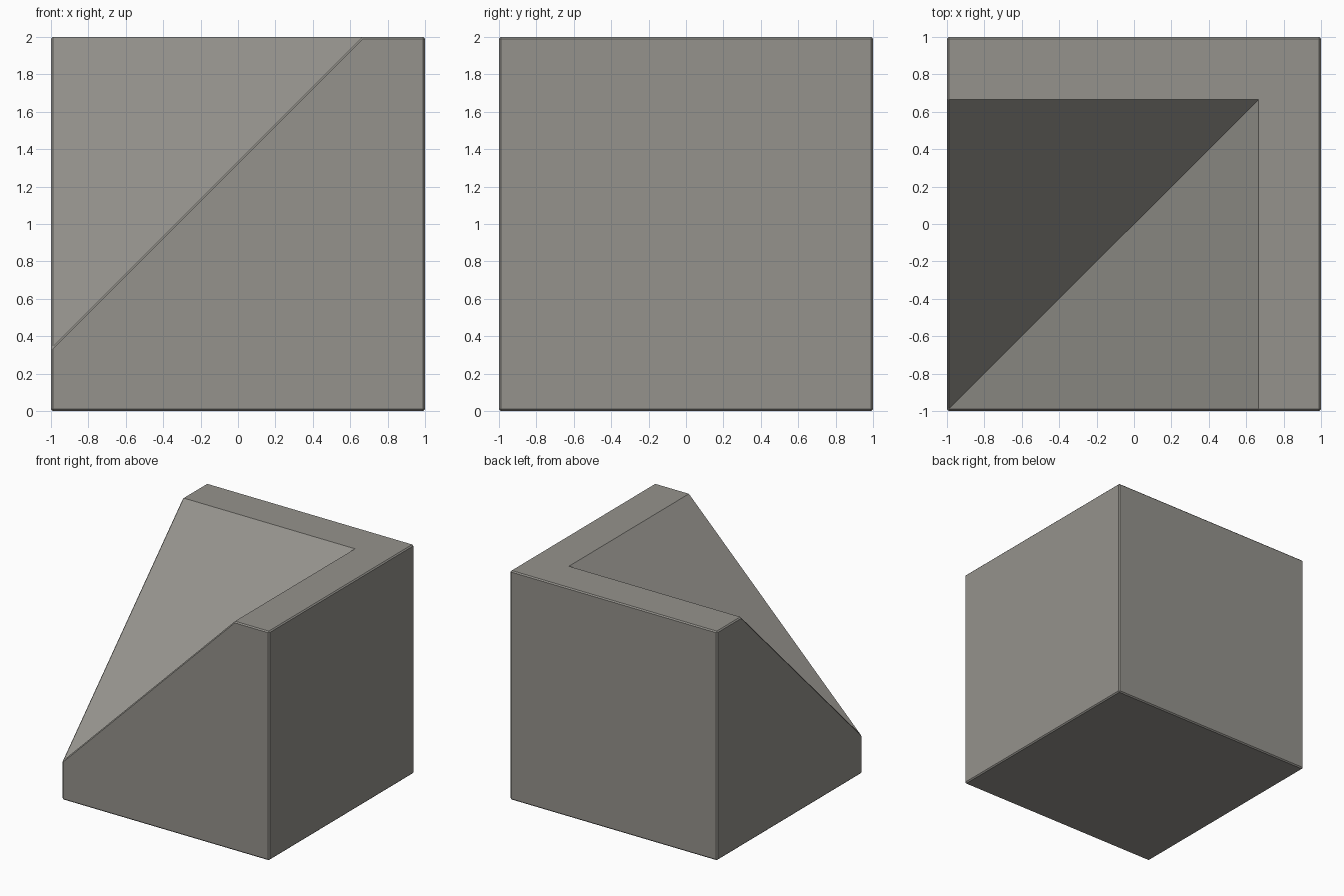
import bpy, bmesh, math

if "Cube" in bpy.data.objects:
    bpy.data.objects.remove(bpy.data.objects["Cube"])

S = 0.665   # inner corner of the raised L-shaped rim
H = 2.0     # block height
LOW = H - 1 - S  # height left at the low corner (45 degree slopes)

grey = bpy.data.materials.new("warm_grey")
grey.diffuse_color = (0.30, 0.29, 0.265, 1)
grey.use_nodes = True
grey.node_tree.nodes["Principled BSDF"].inputs["Base Color"].default_value = grey.diffuse_color

# Cube with two slopes meeting in a valley that runs to the low front-left corner
points = {
    "p0": (-1, -1, 0), "p1": (1, -1, 0), "p2": (1, 1, 0), "p3": (-1, 1, 0),
    "t1": (1, -1, H), "t2": (1, 1, H), "t3": (-1, 1, H),
    "low": (-1, -1, LOW), "left": (-1, S, H), "inner": (S, S, H), "front": (S, -1, H),
}
faces = [
    "p3 p2 p1 p0",                # bottom
    "p0 p1 t1 front low",         # front
    "p1 p2 t2 t1",                # right
    "p2 p3 t3 t2",                # back
    "p3 p0 low left t3",          # left
    "front t1 t2 t3 left inner",  # L-shaped top
    "low inner left",             # slope facing front
    "low front inner",            # slope facing left
]
bm = bmesh.new()
v = {name: bm.verts.new(co) for name, co in points.items()}
for f in faces:
    bm.faces.new([v[n] for n in f.split()])
bmesh.ops.recalc_face_normals(bm, faces=bm.faces)
mesh = bpy.data.meshes.new("corner_slope_block")
bm.to_mesh(mesh)
bm.free()
mesh.materials.append(grey)
block = bpy.data.objects.new("corner_slope_block", mesh)
bpy.context.collection.objects.link(block)

# Tiny chamfer on the square outer edges
bevel = block.modifiers.new("edge_chamfer", "BEVEL")
bevel.width = 0.01
bevel.segments = 1
bevel.limit_method = 'ANGLE'
bevel.angle_limit = math.radians(80)
